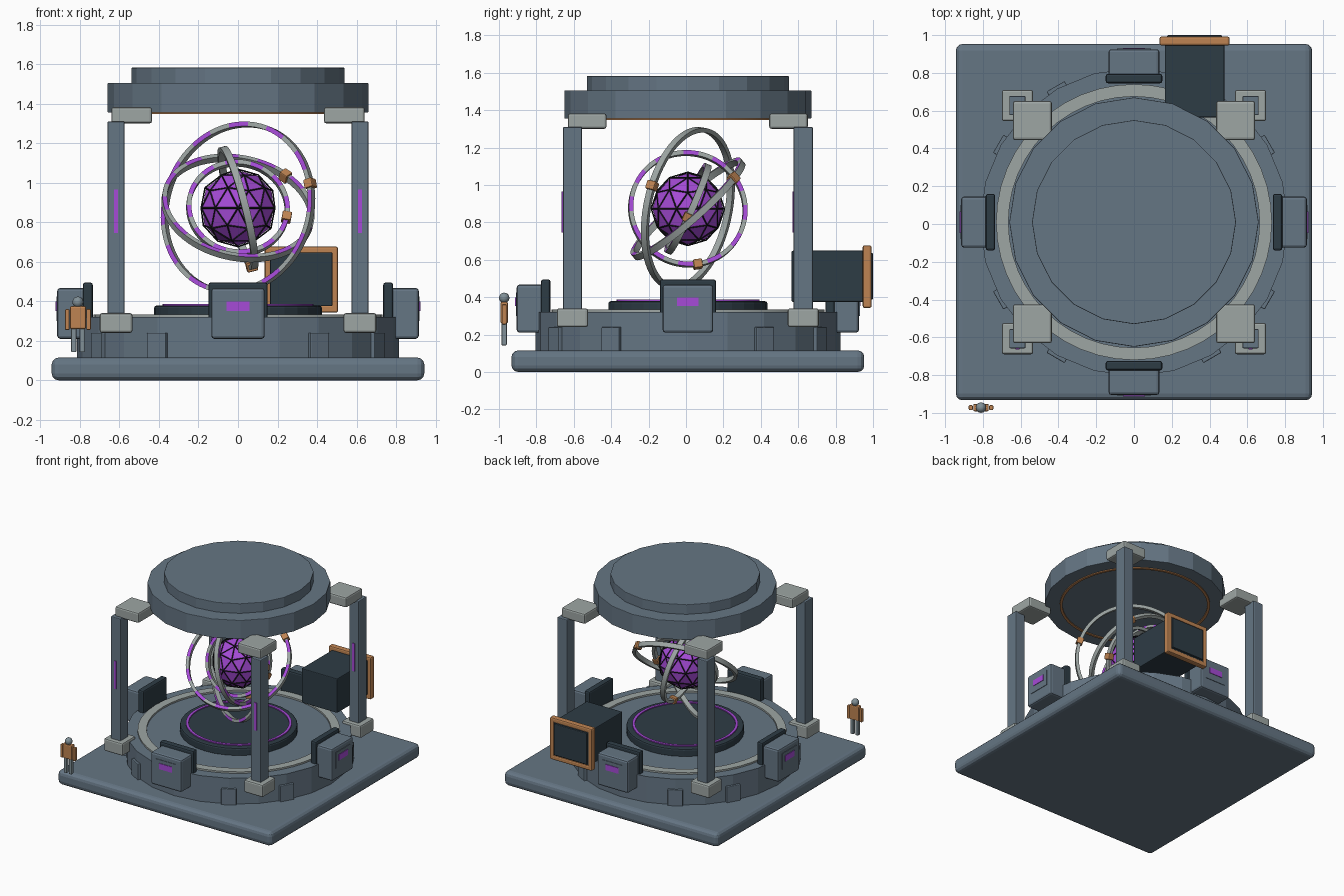
import bpy, bmesh, math
from mathutils import Matrix, Vector

if "Cube" in bpy.data.objects:
    bpy.data.objects.remove(bpy.data.objects["Cube"])


def material(name, rgb):
    m = bpy.data.materials.new(name)
    m.diffuse_color = (*rgb, 1)
    m.use_nodes = True
    m.node_tree.nodes["Principled BSDF"].inputs["Base Color"].default_value = m.diffuse_color
    return m


SLATE = material("slate", (0.13, 0.18, 0.23))
DARK = material("dark_slate", (0.027, 0.045, 0.06))
PALE = material("pale_grey", (0.34, 0.38, 0.37))
STEEL = material("steel", (0.22, 0.28, 0.31))
ORANGE = material("copper", (0.52, 0.23, 0.085))
PURPLE = material("purple_glow", (0.38, 0.07, 0.68))
BLACK = material("black", (0.01, 0.01, 0.013))

MID = Vector((0, 0.01, 0))       # plan centre of the building
CORE = Vector((0, 0.01, 0.872))  # centre of the orb and rings


def add(name, bm, mats, matrix=None, bevel=0.0, segments=2, smooth=False):
    bmesh.ops.recalc_face_normals(bm, faces=bm.faces)
    mesh = bpy.data.meshes.new(name)
    bm.to_mesh(mesh)
    bm.free()
    for m in mats:
        mesh.materials.append(m)
    ob = bpy.data.objects.new(name, mesh)
    bpy.context.collection.objects.link(ob)
    if matrix is not None:
        ob.matrix_world = matrix
    if bevel:
        mod = ob.modifiers.new("bevel", "BEVEL")
        mod.width, mod.segments = bevel, segments
        mod.limit_method, mod.angle_limit = "ANGLE", math.radians(40)
    if smooth:
        bpy.ops.object.select_all(action="DESELECT")
        ob.select_set(True)
        bpy.context.view_layer.objects.active = ob
        bpy.ops.object.shade_smooth_by_angle(angle=math.radians(35))
    return ob


def box(name, x, y, z, mat, bevel=0.0, matrix=None, segments=2):
    """Box from (low, high) ranges."""
    bm = bmesh.new()
    bmesh.ops.create_cube(bm, size=1)
    for v in bm.verts:
        v.co = [(r[0] + r[1]) / 2 + c * (r[1] - r[0]) for r, c in zip((x, y, z), v.co)]
    return add(name, bm, [mat], matrix, bevel, segments)


def disc(name, radius, z0, z1, sides, mat, bevel=0.0, smooth=False):
    bm = bmesh.new()
    bmesh.ops.create_cone(bm, cap_ends=True, segments=sides, radius1=radius,
                          radius2=radius, depth=z1 - z0)
    return add(name, bm, [mat], Matrix.Translation(MID + Vector((0, 0, (z0 + z1) / 2))),
               bevel, 2, smooth)


def band(name, inner, outer, z0, z1, sides, mats, matrix, dash=None):
    """Ring of rectangular section; dash(i) marks the lit pieces of its top face."""
    bm = bmesh.new()
    section = [(inner, z0), (outer, z0), (outer, z1), (inner, z1)]
    loops = []
    for i in range(sides):
        a = math.tau * i / sides
        loops.append([bm.verts.new((r * math.cos(a), r * math.sin(a), z)) for r, z in section])
    for i in range(sides):
        p, q = loops[i], loops[(i + 1) % sides]
        for k in range(4):
            f = bm.faces.new((p[k], p[(k + 1) % 4], q[(k + 1) % 4], q[k]))
            if dash and k == 2 and dash(i):
                f.material_index = 1
    return add(name, bm, mats, matrix, smooth=True)


def turn(degrees):
    return Matrix.Translation(MID) @ Matrix.Rotation(math.radians(degrees), 4, "Z")


# Base slab, round platform and dais
box("base_slab", (-0.943, 0.943), (-0.943, 0.943), (0, 0.115), SLATE, 0.035, turn(0), 3)
disc("platform", 0.815, 0.11, 0.32, 24, SLATE)
band("platform_trim", 0.665, 0.73, 0.31, 0.333, 48, [PALE], turn(0))
disc("dais", 0.425, 0.31, 0.378, 32, DARK, 0.012)
band("dais_light", 0.362, 0.382, 0.37, 0.386, 48, [PURPLE], turn(0))
for i in range(12):
    if i % 3:
        box("platform_block", (-0.055, 0.055), (-0.83, -0.77), (0.11, 0.24), SLATE, 0.005, turn(30 * i))

# Roof
disc("roof_lower", 0.66, 1.355, 1.505, 20, SLATE, 0.004)
disc("roof_upper", 0.54, 1.5, 1.582, 20, SLATE, 0.004)
band("roof_trim", 0.53, 0.55, 1.348, 1.36, 48, [ORANGE], turn(0))

# Columns with feet, caps and front light strips
for sx in (-1, 1):
    for sy in (-1, 1):
        x, y = 0.617 * sx, 0.617 * sy
        box("column", (x - 0.043, x + 0.043), (y - 0.051, y + 0.051), (0.28, 1.31), SLATE, 0.006, turn(0))
        box("column_foot", (x - 0.083, x + 0.083), (y - 0.083, y + 0.083), (0.24, 0.34), PALE, 0.012, turn(0))
        u, v = 0.538 * sx, 0.538 * sy
        box("column_cap", (u - 0.103, u + 0.103), (v - 0.103, v + 0.103), (1.3, 1.382), PALE, 0.012, turn(0))
        box("column_light", (x - 0.01, x + 0.01), (y - 0.058, y - 0.049), (0.745, 0.965), PURPLE, 0, turn(0))

# Four control consoles
for i in range(4):
    t = turn(90 * i)
    box("console_body", (-0.135, 0.135), (-0.915, -0.77), (0.21, 0.467), SLATE, 0.015, t)
    box("console_back", (-0.15, 0.15), (-0.785, -0.735), (0.3, 0.495), DARK, 0.012, t)
    box("console_panel", (-0.09, 0.09), (-0.919, -0.912), (0.3, 0.425), SLATE, 0, t)
    box("console_screen", (-0.057, 0.057), (-0.923, -0.917), (0.352, 0.398), PURPLE, 0, t)

# Rear crate with copper frame
box("crate", (0.163, 0.478), (0.565, 0.985), (0.375, 0.648), DARK, 0.006)
box("crate_panel", (0.175, 0.466), (0.98, 1.0), (0.387, 0.636), DARK, 0.006)
for x in ((0.135, 0.17), (0.471, 0.506)):
    box("crate_frame_side", x, (0.945, 0.992), (0.342, 0.677), ORANGE, 0.01)
for z in ((0.342, 0.38), (0.64, 0.677)):
    box("crate_frame_bar", (0.135, 0.506), (0.945, 0.992), z, ORANGE, 0.01)

# Faceted orb inside a black lattice
bm = bmesh.new()
bmesh.ops.create_icosphere(bm, subdivisions=2, radius=0.19)
add("orb", bm, [PURPLE], Matrix.Translation(CORE))
bm = bmesh.new()
bmesh.ops.create_icosphere(bm, subdivisions=2, radius=0.196)
lattice = add("orb_lattice", bm, [BLACK], Matrix.Translation(CORE))
wire = lattice.modifiers.new("wire", "WIREFRAME")
wire.thickness = 0.008

# Gyroscope rings: radius, lit-side axis, direction of the clamp
rings = [
    (0.43, (-0.5, -0.84, 0.18), (0.36, -0.2, 0.125)),
    (0.378, (0.16, -0.65, 0.74), (0.24, 0.25, 0.158)),
    (0.308, (0.963, 0.12, 0.245), (0.06, 0.05, -0.29)),
    (0.25, (0.08, -0.9, 0.41), (0.24, 0, -0.045)),
]
for radius, axis, clamp in rings:
    n = Vector(axis).normalized()
    c = Vector(clamp)
    c = (c - n * c.dot(n)).normalized()
    m = Matrix((c, n.cross(c), n)).transposed().to_4x4()
    m = Matrix.Translation(CORE) @ m
    band("gyro_ring", radius - 0.012, radius + 0.012, -0.018, 0.018, 72,
         [PALE, PURPLE], m, lambda i: i % 6 in (2, 3, 4))
    box("ring_clamp", (radius - 0.024, radius + 0.024), (-0.024, 0.024), (-0.027, 0.027), ORANGE, 0.006, m)

# Small standing figure
fx, fy = -0.81, -0.972
for s in (-1, 1):
    lx, ax = fx + s * 0.021, fx + s * 0.054
    box("figure_leg", (lx - 0.013, lx + 0.013), (fy - 0.014, fy + 0.014), (0.142, 0.27), STEEL, 0.005)
    box("figure_arm", (ax - 0.011, ax + 0.011), (fy - 0.013, fy + 0.013), (0.255, 0.36), ORANGE, 0.005)
box("figure_torso", (fx - 0.041, fx + 0.041), (fy - 0.02, fy + 0.02), (0.26, 0.375), ORANGE, 0.008)
bm = bmesh.new()
bmesh.ops.create_uvsphere(bm, u_segments=12, v_segments=8, radius=0.028)
add("figure_head", bm, [STEEL], Matrix.Translation((fx, fy, 0.396)), smooth=True)
